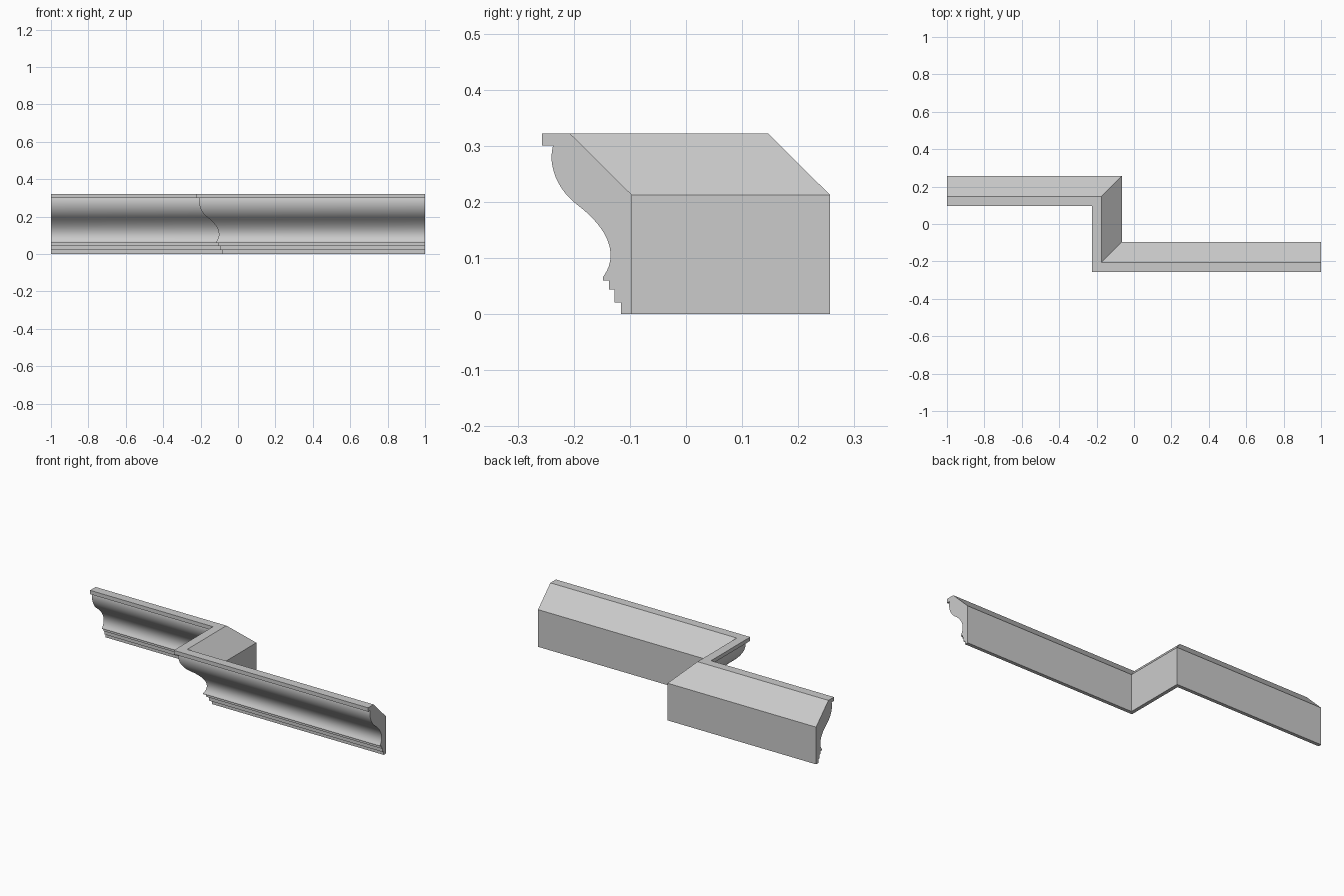
import bpy
import bmesh
import math
from mathutils import Vector
from mathutils.geometry import interpolate_bezier

old = bpy.data.objects.get("Cube")
if old:
    bpy.data.objects.remove(old, do_unlink=True)

# Plain grey finish
grey = bpy.data.materials.new("plain_grey")
grey.use_nodes = True
colour = (0.6, 0.6, 0.6, 1.0)
grey.diffuse_color = colour
grey.node_tree.nodes["Principled BSDF"].inputs["Base Color"].default_value = colour


def curve(points, steps=12):
    """Sample one cubic curve in the (projection, height) plane."""
    return [(p.x, p.y) for p in interpolate_bezier(*[Vector(p) for p in points], steps)]


# Moulding cross-section: projection from the wall, height
steps = [(0, 0), (0.02, 0), (0.02, 0.021), (0.031, 0.021), (0.031, 0.044),
         (0.041, 0.044), (0.041, 0.06), (0.052, 0.06)]
hollow = curve([(0.052, 0.066), (0.026, 0.1), (0.034, 0.148), (0.102, 0.198)])
swell = curve([(0.102, 0.198), (0.136, 0.226), (0.15, 0.268), (0.141, 0.3)])
crown = [(0.161, 0.3), (0.161, 0.322), (0.111, 0.322), (0, 0.212)]
profile = steps + hollow + swell[1:] + crown

# Wall path: point, and the direction in which the profile projects (mitred at corners)
path = [((1, -0.096), (0, -1)), ((-0.064, -0.096), (-1, -1)),
        ((-0.064, 0.257), (-1, -1)), ((-1, 0.257), (0, -1))]

# Sweep the cross-section along the path and cap both ends
bm = bmesh.new()
rings = [[bm.verts.new((x + dx * d, y + dy * d, z)) for d, z in profile]
         for (x, y), (dx, dy) in path]
count = len(profile)
for a, b in zip(rings, rings[1:]):
    for i in range(count):
        j = (i + 1) % count
        bm.faces.new((a[i], a[j], b[j], b[i]))
bm.faces.new(rings[0])
bm.faces.new(rings[-1])
bmesh.ops.recalc_face_normals(bm, faces=bm.faces[:])

mesh = bpy.data.meshes.new("crown_moulding")
bm.to_mesh(mesh)
bm.free()
mesh.materials.append(grey)
moulding = bpy.data.objects.new("crown_moulding", mesh)
bpy.context.collection.objects.link(moulding)

# Smooth the curved face, keep the steps and mitres crisp
bpy.ops.object.select_all(action="DESELECT")
moulding.select_set(True)
bpy.context.view_layer.objects.active = moulding
bpy.ops.object.shade_smooth_by_angle(angle=math.radians(30))
